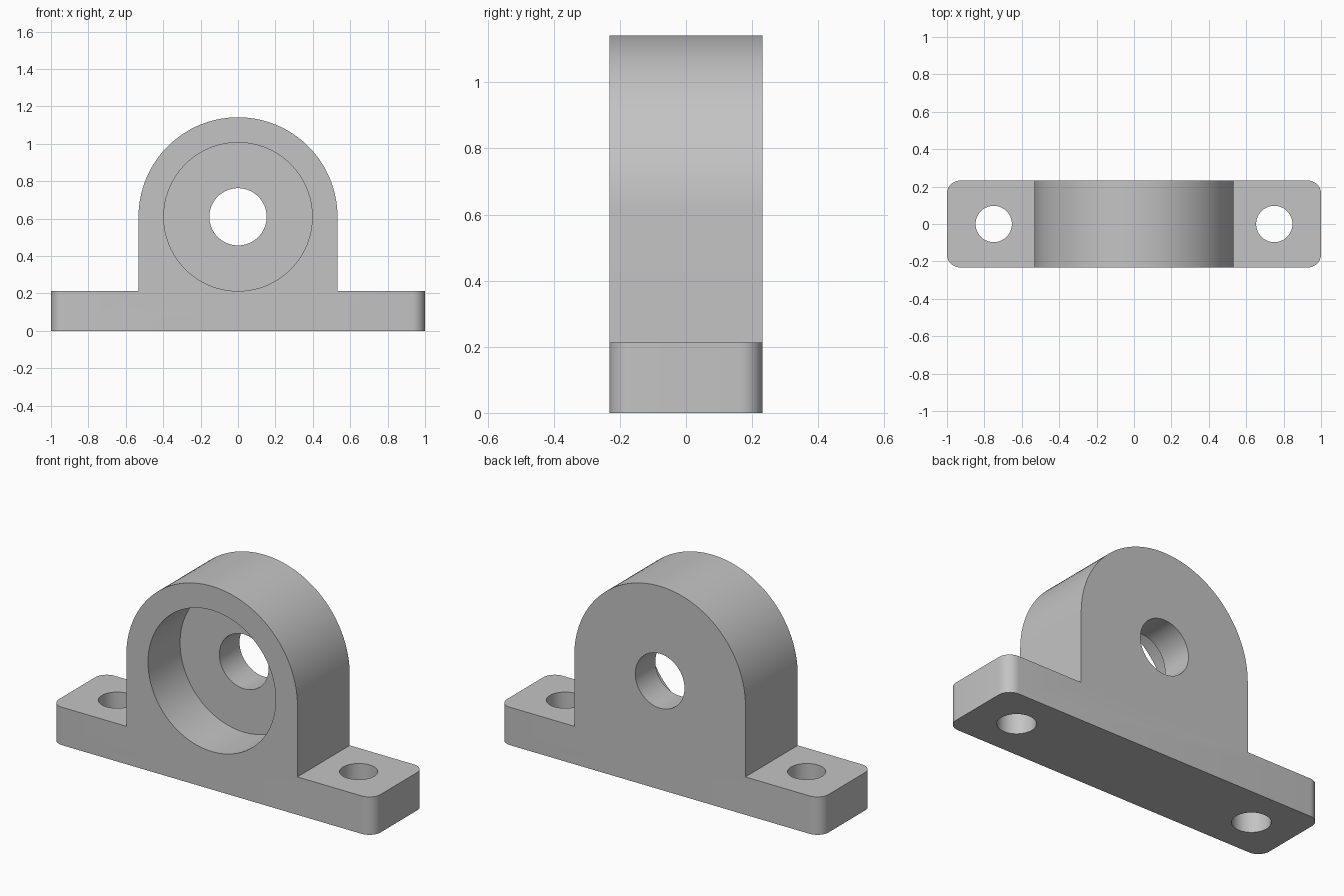
import bpy, bmesh, math
from mathutils import Vector

cube = bpy.data.objects.get("Cube")
if cube:
    bpy.data.objects.remove(cube, do_unlink=True)

HALF_DEPTH = 0.232
BASE_TOP = 0.213
AXIS_Z = 0.61
ARCH_R = 0.532
BORE_DEPTH = 0.285

# Single plain grey
grey = bpy.data.materials.new("plain grey")
grey.use_nodes = True
colour = (0.55, 0.55, 0.55, 1)
grey.diffuse_color = colour
grey.node_tree.nodes["Principled BSDF"].inputs["Base Color"].default_value = colour

# Silhouette of foot and arched housing, extruded front to back
outline = [(-1, 0), (1, 0), (1, BASE_TOP), (ARCH_R, BASE_TOP)]
steps = 64
for i in range(steps + 1):
    a = math.pi * i / steps
    outline.append((ARCH_R * math.cos(a), AXIS_Z + ARCH_R * math.sin(a)))
outline += [(-ARCH_R, BASE_TOP), (-1, BASE_TOP)]

bm = bmesh.new()
face = bm.faces.new([bm.verts.new((x, -HALF_DEPTH, z)) for x, z in outline])
extruded = bmesh.ops.extrude_face_region(bm, geom=[face])["geom"]
moved = [g for g in extruded if isinstance(g, bmesh.types.BMVert)]
bmesh.ops.translate(bm, verts=moved, vec=Vector((0, 2 * HALF_DEPTH, 0)))

# Rounded vertical corners of the foot
corners = [e for e in bm.edges
           if all(abs(v.co.x) > 0.99 for v in e.verts)
           and abs(e.verts[0].co.z - e.verts[1].co.z) > 0.1]
bmesh.ops.bevel(bm, geom=corners, offset=0.07, segments=10,
                affect='EDGES', profile=0.5)
bmesh.ops.recalc_face_normals(bm, faces=bm.faces)
mesh = bpy.data.meshes.new("bearing_bracket")
bm.to_mesh(mesh)
bm.free()
mesh.materials.append(grey)
bracket = bpy.data.objects.new("bearing_bracket", mesh)
bpy.context.collection.objects.link(bracket)


def cut_hole(name, radius, depth, location, along_y=False):
    """Drill a round hole into the bracket."""
    rotation = (math.pi / 2 if along_y else 0, 0, 0)
    bpy.ops.mesh.primitive_cylinder_add(vertices=96, radius=radius, depth=depth,
                                        location=location, rotation=rotation)
    cutter = bpy.context.object
    cutter.name = name
    cutter.hide_render = True
    cutter.data.materials.append(grey)
    mod = bracket.modifiers.new(name, 'BOOLEAN')
    mod.operation = 'DIFFERENCE'
    mod.solver = 'EXACT'
    mod.object = cutter
    bpy.ops.object.select_all(action='DESELECT')
    bracket.select_set(True)
    bpy.context.view_layer.objects.active = bracket
    bpy.ops.object.modifier_apply(modifier=name)
    bpy.data.objects.remove(cutter, do_unlink=True)


# Wide blind bearing seat in the front, shaft hole right through
cut_hole("bearing_seat", 0.397, 2 * BORE_DEPTH, (0, -HALF_DEPTH, AXIS_Z), True)
cut_hole("shaft_hole", 0.153, 1, (0, 0, AXIS_Z), True)

# Bolt holes in the foot
for side in (-1, 1):
    cut_hole("bolt_hole", 0.097, 1, (side * 0.75, 0, 0))

bpy.ops.object.shade_smooth_by_angle(angle=math.radians(30))
